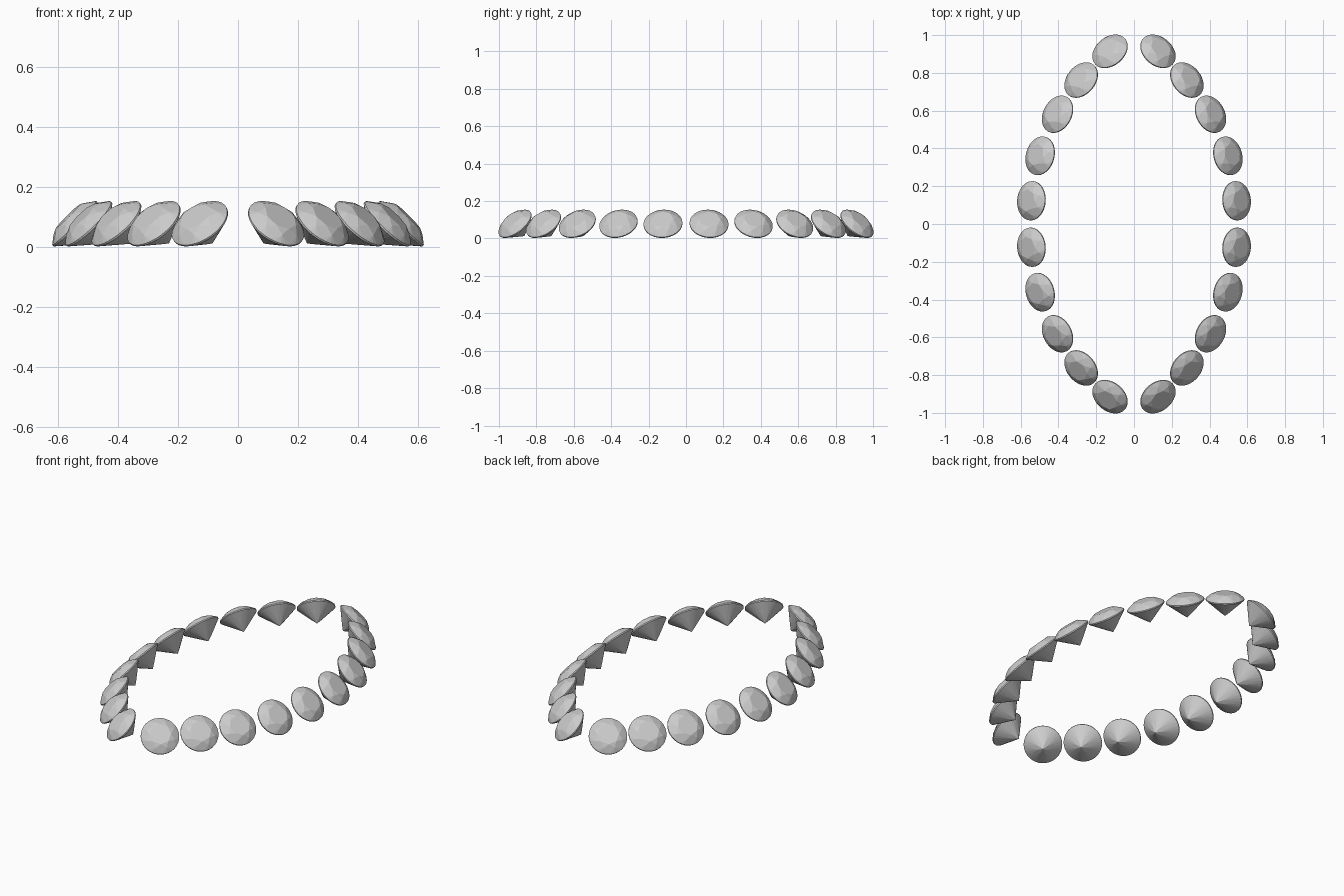
import bpy, bmesh
from math import sin, cos, pi, radians
from mathutils import Matrix, Vector

if "Cube" in bpy.data.objects:
    bpy.data.objects.remove(bpy.data.objects["Cube"])

R = 0.104            # girdle radius
TABLE, CROWN = 0.56, 0.30    # relative to girdle radius
PAVILION, GIRDLE = 0.86, 0.03


def ring(n, r, z, offset=0.0):
    return [Vector((r * cos(2 * pi * (i + offset) / n),
                    r * sin(2 * pi * (i + offset) / n), z)) for i in range(n)]


def brilliant_mesh():
    """Round brilliant cut: table, star/kite crown facets, girdle, pavilion."""
    c = cos(pi / 8)
    g = GIRDLE
    kite_z = g + CROWN * (1 - 0.79 * c) / (1 - TABLE)
    pts = ring(8, TABLE, g + CROWN)
    pts += ring(8, 0.79, kite_z, 0.5)
    pts += ring(32, 1, g) + ring(32, 1, -g)
    pts += ring(8, 0.24, -g - PAVILION * (1 - 0.24 * c), 0.5)
    pts.append(Vector((0, 0, -g - PAVILION)))
    bm = bmesh.new()
    for p in pts:
        bm.verts.new(p * R)
    bmesh.ops.convex_hull(bm, input=bm.verts)
    bmesh.ops.dissolve_limit(bm, angle_limit=radians(0.5), verts=bm.verts, edges=bm.edges)
    bmesh.ops.recalc_face_normals(bm, faces=bm.faces)
    me = bpy.data.meshes.new("gem")
    bm.to_mesh(me)
    bm.free()
    return me


# One quarter of the marquise outline: x, y, outward heading in degrees
QUARTER = [(0.543, 0.123, 5), (0.497, 0.361, 16), (0.405, 0.581, 28),
           (0.280, 0.762, 40), (0.127, 0.914, 50)]
TILT = radians(45)
gem = brilliant_mesh()

# Mirror the quarter to all four sides, each stone leaning outward
for i, (x, y, a) in enumerate(QUARTER):
    for sx in (1, -1):
        for sy in (1, -1):
            h = radians(a)
            heading = Vector((sx * cos(h), sy * sin(h), 0))
            yaw = heading.to_2d().angle_signed(Vector((1, 0)))
            ob = bpy.data.objects.new(f"gem_{i}_{'r' if sx > 0 else 'l'}{'b' if sy > 0 else 'f'}", gem)
            ob.matrix_world = (Matrix.Translation((sx * x, sy * y, 0.0785))
                               @ Matrix.Rotation(yaw, 4, 'Z')
                               @ Matrix.Rotation(TILT, 4, 'Y'))
            bpy.context.collection.objects.link(ob)
